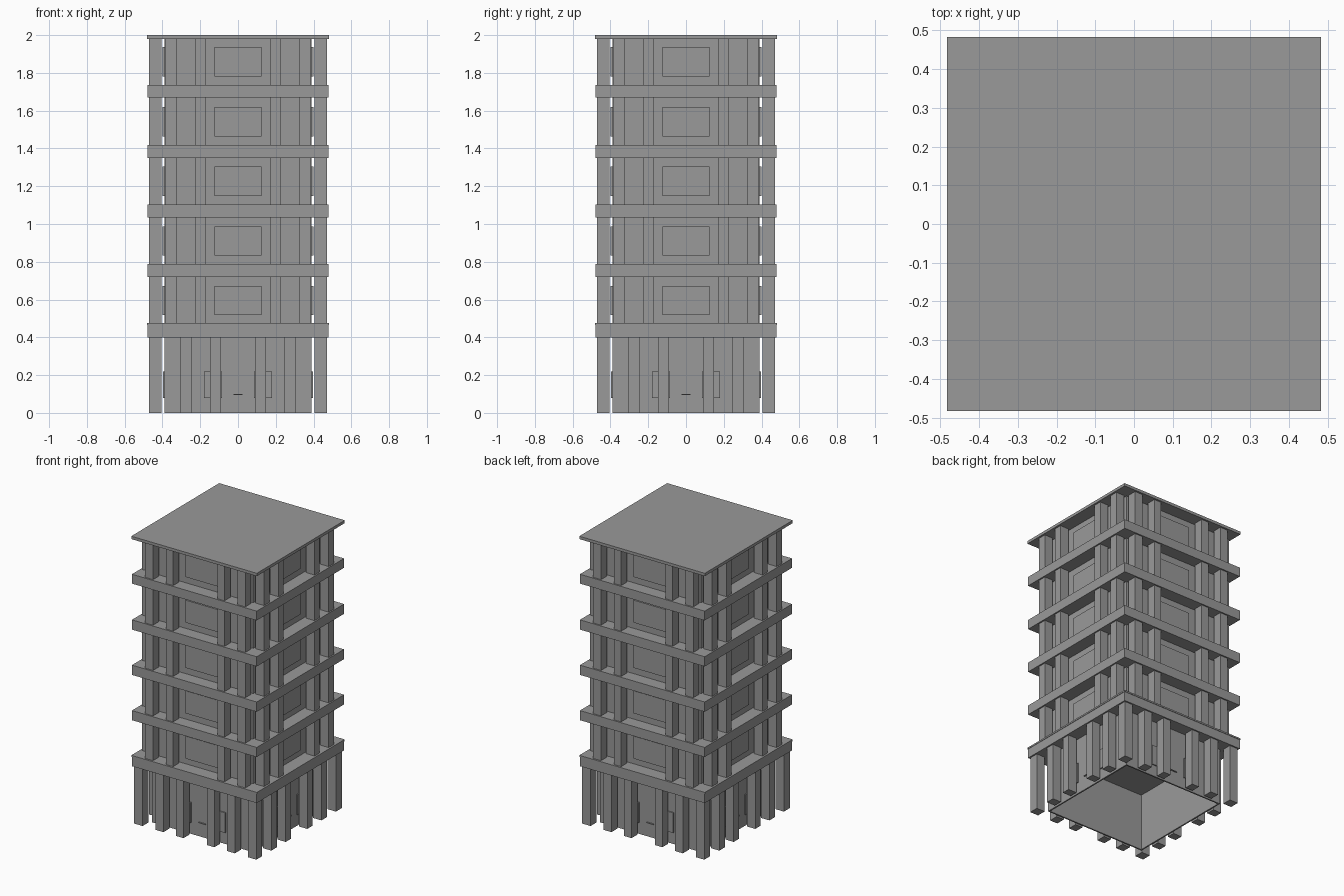
import bpy, bmesh
from math import pi
from mathutils import Matrix, Vector

cube = bpy.data.objects.get("Cube")
if cube:
    bpy.data.objects.remove(cube, do_unlink=True)

# Single concrete colour
GREY = (0.32, 0.32, 0.32, 1)
concrete = bpy.data.materials.new("concrete_grey")
concrete.use_nodes = True
concrete.diffuse_color = GREY
concrete.node_tree.nodes["Principled BSDF"].inputs["Base Color"].default_value = GREY

OUTER, INNER, WALL, EDGE = 0.47, 0.405, 0.39, 0.48
SLABS = [(0.40, 0.472), (0.72, 0.787), (1.035, 1.103), (1.35, 1.418), (1.67, 1.735)]
ROOF_BASE = 1.98


def add_box(bm, x, y, z, turn=0):
    """Box between (min, max) pairs, turned by quarter turns about z."""
    size = [b - a for a, b in (x, y, z)]
    centre = Vector([(a + b) / 2 for a, b in (x, y, z)])
    mat = (Matrix.Rotation(turn * pi / 2, 4, 'Z') @ Matrix.Translation(centre)
           @ Matrix.Diagonal((*size, 1)))
    bmesh.ops.create_cube(bm, size=1, matrix=mat)


def build(name, boxes, sides=1):
    """One object from boxes, repeated on each of the given sides."""
    bm = bmesh.new()
    for turn in range(sides):
        for box in boxes:
            add_box(bm, *box, turn)
    mesh = bpy.data.meshes.new(name)
    bm.to_mesh(mesh)
    bm.free()
    mesh.materials.append(concrete)
    obj = bpy.data.objects.new(name, mesh)
    bpy.context.collection.objects.link(obj)
    return obj


def mirrored(x):
    return [x, (-x[1], -x[0])]


full = (-EDGE, EDGE)
depth = (-OUTER, -INNER)

# Ground floor: open-bottomed shell, posts and small wall panels
build("ground_walls", [((-WALL, WALL - 0.01), (-WALL, -WALL + 0.01), (0, 0.40))], 4)
posts = [(x, depth, (0, 0.40)) for span in ((0.245, 0.305), (0.09, 0.147))
         for x in mirrored(span)]
build("ground_posts", posts + [((-OUTER, -INNER), depth, (0, 0.40))], 4)
panel_depth = (-WALL - 0.008, -WALL)
build("ground_panels", [(x, panel_depth, (0.08, 0.22)) for x in mirrored((0.085, 0.18))], 4)
build("ground_sill", [((-0.025, 0.025), panel_depth, (0.095, 0.10))], 4)

# Floor slabs and roof
for i, z in enumerate(SLABS):
    build(f"floor_slab_{i + 1}", [(full, full, z)])
lip = (-EDGE - 0.003, EDGE + 0.003)
build("first_floor_lip", [(lip, lip, (0.465, 0.476))])
build("roof", [(lip, lip, (ROOF_BASE, 2.0))])

# Upper storeys: core, posts and windows between each pair of slabs
tops = [z[0] for z in SLABS[1:]] + [ROOF_BASE]
for i, (slab, top) in enumerate(zip(SLABS, tops)):
    z = (slab[1], top)
    core = (-WALL, WALL)
    build(f"storey_core_{i + 1}", [(core, core, z)])
    build(f"storey_posts_{i + 1}",
          [(x, depth, z) for span in ((0.325, 0.385), (0.17, 0.225))
           for x in mirrored(span)], 4)
    sill = slab[1] + 0.045
    build(f"storey_windows_{i + 1}",
          [((-0.125, 0.125), (-WALL - 0.009, -WALL), (sill, sill + 0.156))], 4)
